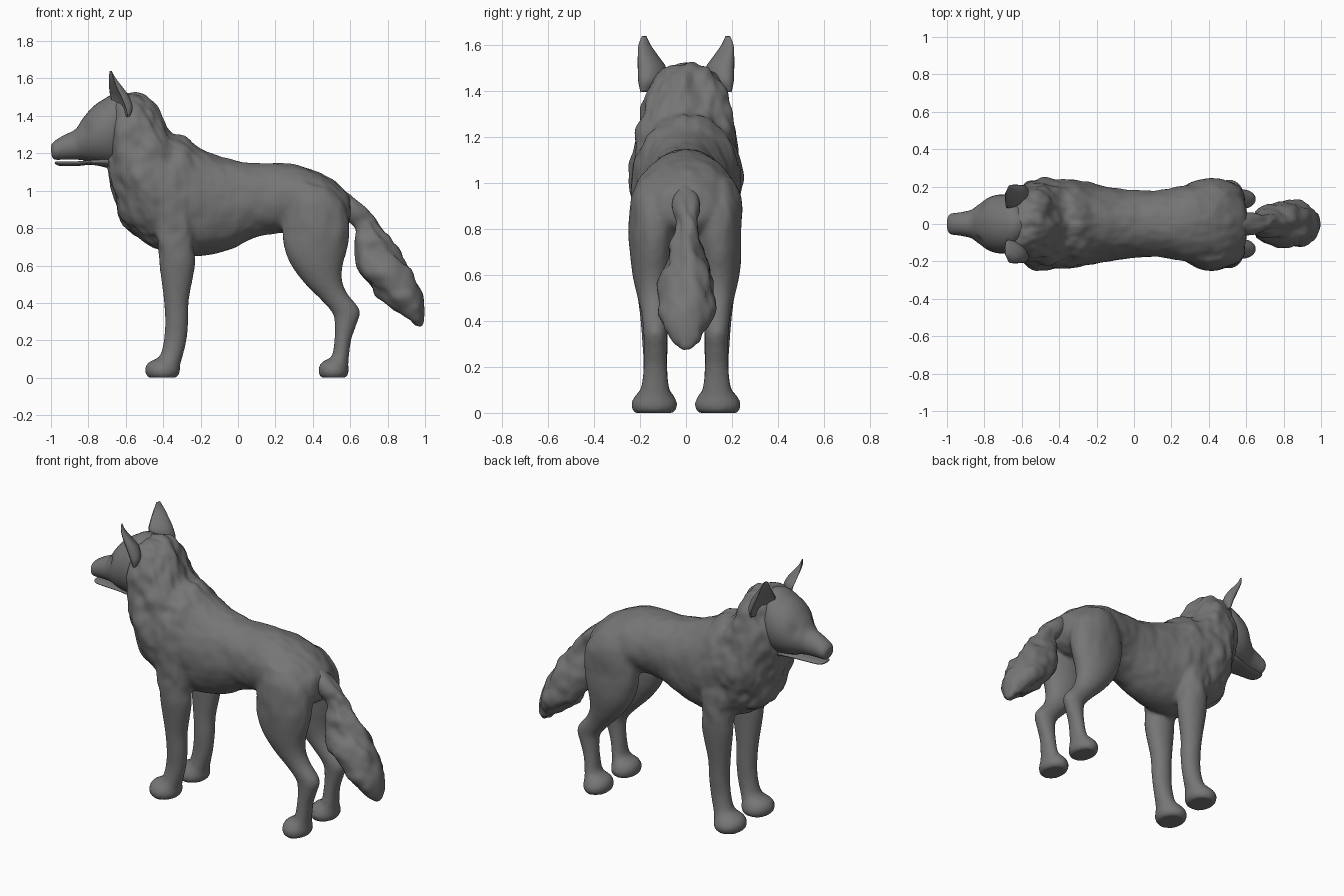
import bpy, bmesh, math
from mathutils import Vector, noise

fur = bpy.data.materials.new("grey_fur")
fur.diffuse_color = (0.18, 0.18, 0.18, 1)


def spline(rows, steps):
    """Catmull-Rom interpolation of section rows."""
    out = []
    for i in range(len(rows) - 1):
        a, b, c, d = rows[max(i - 1, 0)], rows[i], rows[i + 1], rows[min(i + 2, len(rows) - 1)]
        for s in range(steps):
            t = s / steps
            out.append([0.5 * (2 * q + (r - p) * t + (2 * p - 5 * q + 4 * r - u) * t * t
                               + (3 * q - p - 3 * r + u) * t ** 3)
                        for p, q, r, u in zip(a, b, c, d)])
    return out + [list(rows[-1])]


def loft(bm, rows, side=1, steps=5, n=32, cup=1.0):
    """Skin oval sections given as (x1, z1, x2, z2, half width, y).
    A cup below 1 flattens or hollows the half facing point 1."""
    rings = []
    for x1, z1, x2, z2, w, y in spline(rows, steps):
        ring = []
        for k in range(n):
            a = 2 * math.pi * k / n
            c = math.cos(a)
            if c > 0:
                c *= cup
            ring.append(bm.verts.new(((x1 + x2) / 2 + c * (x1 - x2) / 2,
                                      side * (y + w * math.sin(a)),
                                      (z1 + z2) / 2 + c * (z1 - z2) / 2)))
        rings.append(ring)
    for r, s in zip(rings, rings[1:]):
        for k in range(n):
            bm.faces.new((r[k], r[(k + 1) % n], s[(k + 1) % n], s[k]))
    bm.faces.new(rings[0])
    bm.faces.new(rings[-1])


def finish(bm, name):
    bmesh.ops.recalc_face_normals(bm, faces=bm.faces)
    me = bpy.data.meshes.new(name)
    bm.to_mesh(me)
    bm.free()
    me.materials.append(fur)
    me.shade_smooth()
    ob = bpy.data.objects.new(name, me)
    bpy.context.collection.objects.link(ob)
    return ob


def ruffle(ob, weight, stretch):
    """Push the surface in and out into soft fur clumps."""
    normals = [v.normal.copy() for v in ob.data.vertices]
    for v, nrm in zip(ob.data.vertices, normals):
        p = Vector((v.co.x * stretch[0], v.co.y * stretch[1], v.co.z * stretch[2]))
        v.co += nrm * weight(v.co) * (noise.noise(p) + 0.5 * noise.noise(p * 2.1))


# Torso and neck: upper point, lower point, half width
torso = [
    (.605, .97, .605, .86, .05, 0), (.575, 1.0, .59, .81, .13, 0), (.5, 1.06, .52, .77, .19, 0),
    (.38, 1.12, .4, .76, .215, 0), (.25, 1.145, .25, .77, .2, 0), (.1, 1.15, .1, .755, .178, 0),
    (-.05, 1.17, -.04, .685, .188, 0), (-.2, 1.225, -.2, .65, .212, 0),
    (-.29, 1.29, -.35, .66, .236, 0), (-.36, 1.305, -.5, .72, .242, 0),
    (-.41, 1.38, -.62, .83, .235, 0), (-.46, 1.475, -.67, .98, .21, 0),
    (-.53, 1.52, -.685, 1.09, .195, 0), (-.6, 1.53, -.70, 1.13, .165, 0),
    (-.65, 1.5, -.71, 1.17, .12, 0)]
# Legs: front point, back point, half width, y
front_leg = [
    (-.5, 1.02, -.28, 1.02, .06, .15), (-.47, .86, -.22, .86, .085, .15),
    (-.425, .7, -.235, .7, .08, .15), (-.42, .6, -.228, .61, .074, .15),
    (-.397, .42, -.262, .42, .06, .14), (-.39, .3, -.265, .31, .056, .135),
    (-.397, .2, -.275, .2, .052, .133), (-.42, .115, -.3, .1, .062, .135),
    (-.475, .085, -.31, .065, .084, .137), (-.497, .05, -.31, .035, .1, .138),
    (-.49, .012, -.32, .01, .095, .138), (-.48, 0, -.33, 0, .085, .138)]
hind_leg = [
    (.3, 1.05, .5, 1.01, .06, .14), (.26, .94, .57, .93, .092, .145),
    (.238, .8, .595, .82, .102, .143), (.245, .7, .585, .7, .1, .143),
    (.285, .6, .56, .6, .09, .143), (.36, .5, .557, .52, .073, .14),
    (.44, .42, .585, .45, .06, .135), (.505, .345, .652, .36, .053, .133),
    (.517, .28, .632, .28, .05, .133), (.515, .2, .605, .2, .052, .133),
    (.5, .115, .592, .1, .062, .135), (.45, .085, .59, .065, .084, .137),
    (.43, .05, .592, .035, .1, .138), (.435, .012, .585, .01, .095, .138),
    (.445, 0, .575, 0, .085, .138)]

bm = bmesh.new()
loft(bm, torso)
for side in (1, -1):
    loft(bm, front_leg, side)
    loft(bm, hind_leg, side)
source = finish(bm, "body_source")

# Fuse torso and legs into one skin
remesh = source.modifiers.new("fuse", 'REMESH')
remesh.mode = 'VOXEL'
remesh.voxel_size = 0.013
smooth = source.modifiers.new("soften", 'SMOOTH')
smooth.factor = 0.5
smooth.iterations = 5
skin = bpy.data.meshes.new_from_object(source.evaluated_get(bpy.context.evaluated_depsgraph_get()))
bpy.data.objects.remove(source)
body = bpy.data.objects.new("body", skin)
bpy.context.collection.objects.link(body)
skin.shade_smooth()
if not skin.materials:
    skin.materials.append(fur)


def coat(p):
    """Shaggy on neck and chest, light on the trunk, bare on the legs."""
    if p.z < .62:
        return 0
    fade = min(1, (p.z - .62) / .15)
    mane = min(1, max(0, (-.2 - p.x) / .2))
    return fade * (.007 + .014 * mane)


ruffle(body, coat, (9, 13, 6))

# Head with muzzle
bm = bmesh.new()
loft(bm, [
    (-.55, 1.49, -.6, 1.17, .09, 0), (-.64, 1.525, -.66, 1.135, .15, 0),
    (-.72, 1.488, -.72, 1.14, .157, 0), (-.78, 1.445, -.78, 1.15, .14, 0),
    (-.83, 1.385, -.83, 1.163, .105, 0), (-.87, 1.328, -.87, 1.166, .076, 0),
    (-.93, 1.297, -.93, 1.166, .062, 0), (-.975, 1.27, -.975, 1.166, .056, 0),
    (-.995, 1.25, -.99, 1.175, .042, 0), (-1.0, 1.235, -.998, 1.195, .022, 0)])
# Eye sockets
for v in bm.verts:
    socket = Vector((-.825, math.copysign(.09, v.co.y), 1.335))
    d = (v.co - socket).length
    v.co.y *= 1 - .2 * math.exp(-(d / .035) ** 2)
finish(bm, "head")

# Lower jaw
bm = bmesh.new()
loft(bm, [
    (-.68, 1.2, -.69, 1.12, .09, 0), (-.78, 1.168, -.78, 1.138, .078, 0),
    (-.86, 1.157, -.86, 1.132, .058, 0), (-.94, 1.156, -.94, 1.132, .05, 0),
    (-.97, 1.156, -.965, 1.136, .04, 0), (-.98, 1.153, -.978, 1.143, .02, 0)])
finish(bm, "lower_jaw")

# Cupped ears
for side, label in ((1, "left"), (-1, "right")):
    bm = bmesh.new()
    loft(bm, [
        (-.63, 1.39, -.585, 1.4, .03, .168), (-.68, 1.44, -.565, 1.445, .056, .152),
        (-.715, 1.5, -.58, 1.5, .062, .148), (-.72, 1.55, -.62, 1.55, .046, .164),
        (-.71, 1.6, -.665, 1.6, .027, .18), (-.698, 1.642, -.685, 1.638, .01, .182)],
        side, cup=-.25)
    # Lean the outer rim back so the hollow opens forward and outward
    for v in bm.verts:
        v.co.x += (abs(v.co.y) - .16) * .45
    finish(bm, label + "_ear")

# Bushy tail: upper point, lower point, half width
bm = bmesh.new()
loft(bm, [
    (.5, 1.04, .53, .9, .05, 0), (.62, .965, .595, .835, .06, 0), (.715, .88, .628, .79, .055, 0),
    (.75, .81, .622, .71, .065, 0), (.81, .725, .632, .6, .088, 0), (.885, .63, .69, .5, .115, 0),
    (.95, .53, .77, .42, .122, 0), (.985, .45, .86, .345, .1, 0), (.997, .36, .93, .292, .06, 0),
    (.993, .3, .965, .275, .025, 0), (.985, .28, .978, .274, .006, 0)], steps=6)
tail = finish(bm, "tail")
ruffle(tail, lambda p: .024 * min(1, max(0, (p.x - .56) / .15)) * min(1, max(0, (1.0 - p.x) / .06)),
       (8, 18, 8))
